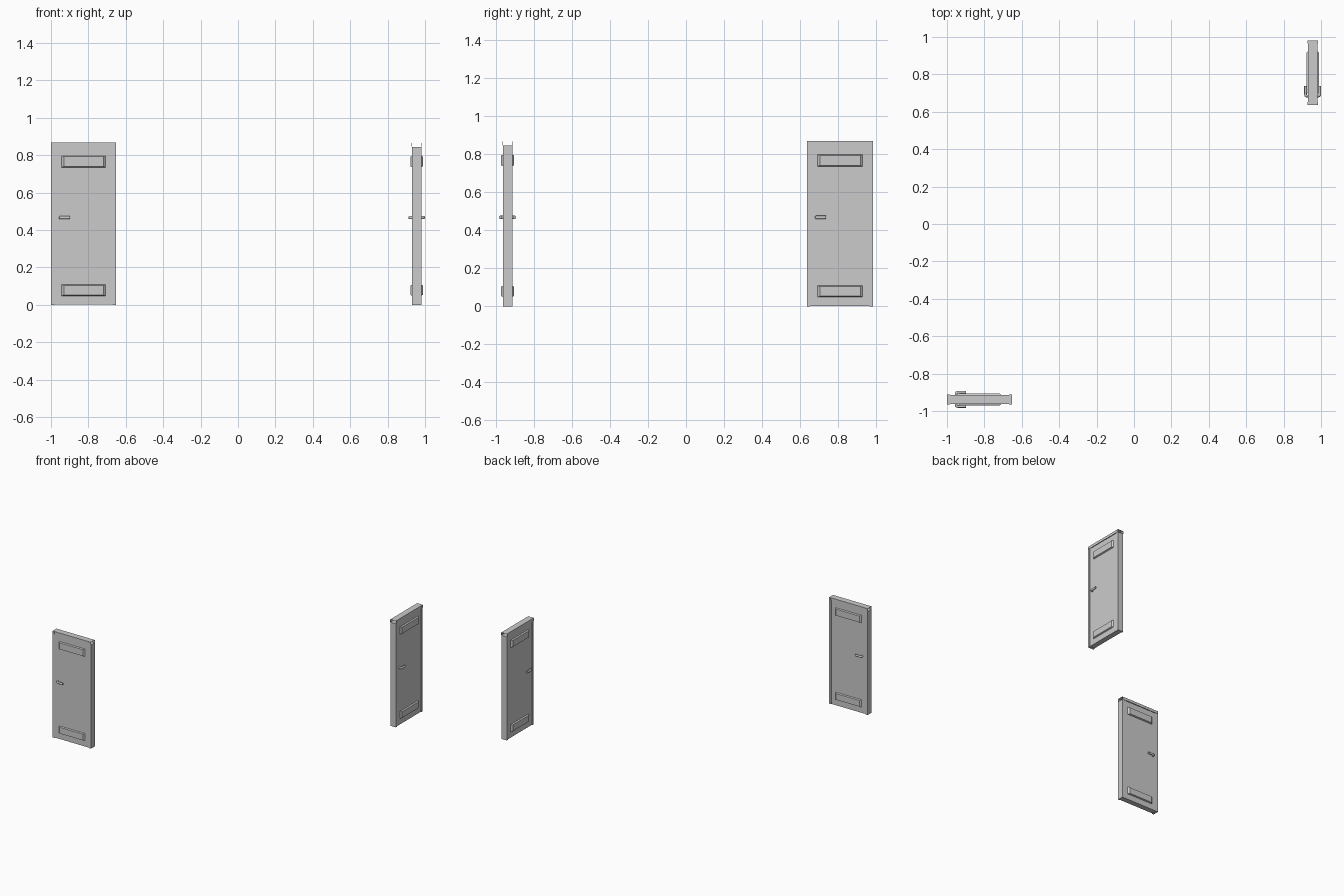
import bpy, bmesh, math
from mathutils import Matrix, Vector

if "Cube" in bpy.data.objects:
    bpy.data.objects.remove(bpy.data.objects["Cube"])

# Local door frame: x along width, y through thickness (0 = middle), z up
X0, X1, TOP = -1.0, -0.653, 0.868
HEAD = 0.845
DOORS = {"front_left": Matrix.Translation((0, -0.938, 0)),
         "back_right": Matrix.Translation((0.955, 1.635, 0))
         @ Matrix.Rotation(math.pi / 2, 4, 'Z') @ Matrix.Translation((0, 0, 0))}


def finish(name, bm, m):
    bmesh.ops.recalc_face_normals(bm, faces=bm.faces)
    me = bpy.data.meshes.new(name)
    bm.to_mesh(me)
    bm.free()
    ob = bpy.data.objects.new(name, me)
    bpy.context.collection.objects.link(ob)
    ob.matrix_world = m
    return ob


def box(bm, a, b):
    a, b = Vector(a), Vector(b)
    mat = Matrix.Translation((a + b) / 2) @ Matrix.Diagonal((*(b - a), 1))
    return bmesh.ops.create_cube(bm, size=1, matrix=mat)["verts"]


def build(tag, m):
    # Door slab
    bm = bmesh.new()
    box(bm, (X0 + .018, -.022, 0.002), (X1 - .018, .022, HEAD))
    finish(tag + "_slab", bm, m)

    # Side jambs
    bm = bmesh.new()
    for a, b in ((X0, X0 + .018), (X1 - .018, X1)):
        box(bm, (a, -.025, 0), (b, .025, HEAD))
    finish(tag + "_jambs", bm, m)

    # Header channel, open at both ends
    bm = bmesh.new()
    prof = [(-.025, HEAD), (-.025, TOP), (.025, TOP), (.025, HEAD)]
    rows = [[bm.verts.new((x, y, z)) for y, z in prof] for x in (X0, X1)]
    for i in range(3):
        bm.faces.new((rows[0][i], rows[0][i + 1], rows[1][i + 1], rows[1][i]))
    finish(tag + "_header", bm, m)

    # Corner plates on the header
    bm = bmesh.new()
    for a, b in ((X0, X0 + .016), (X1 - .016, X1)):
        for s in (-1, 1):
            y = sorted((s * .025, s * .0275))
            box(bm, (a, y[0], HEAD + .001), (b, y[1], TOP - .003))
    finish(tag + "_corner_plates", bm, m)

    # Raised vent plates with sloped edges
    bm = bmesh.new()
    for z0, z1 in ((.048, .109), (.735, .798)):
        for s in (-1, 1):
            y = sorted((s * .02, s * .033))
            cx, cz = -.825, (z0 + z1) / 2
            for v in box(bm, (-.945, y[0], z0), (-.705, y[1], z1)):
                if abs(v.co.y) > .03:
                    v.co.x -= math.copysign(.014, v.co.x - cx)
                    v.co.z -= math.copysign(.005, v.co.z - cz)
    finish(tag + "_vents", bm, m)

    # Lever handles, bent bars on both faces
    for side, s in (("front", -1), ("rear", 1)):
        cu = bpy.data.curves.new(tag + "_handle_" + side, 'CURVE')
        cu.dimensions = '3D'
        cu.bevel_depth = .007
        cu.bevel_resolution = 2
        cu.use_fill_caps = True
        pts = [(-.951, .018), (-.951, .032), (-.948, .037), (-.942, .038), (-.898, .038)]
        sp = cu.splines.new('POLY')
        sp.points.add(len(pts) - 1)
        for p, (x, y) in zip(sp.points, pts):
            p.co = (x, s * y, 0, 1)
        ob = bpy.data.objects.new(tag + "_handle_" + side, cu)
        bpy.context.collection.objects.link(ob)
        ob.matrix_world = m @ Matrix.Translation((0, 0, .467)) @ Matrix.Diagonal((1, 1, 1.3, 1))


for tag, m in DOORS.items():
    build(tag, m)
